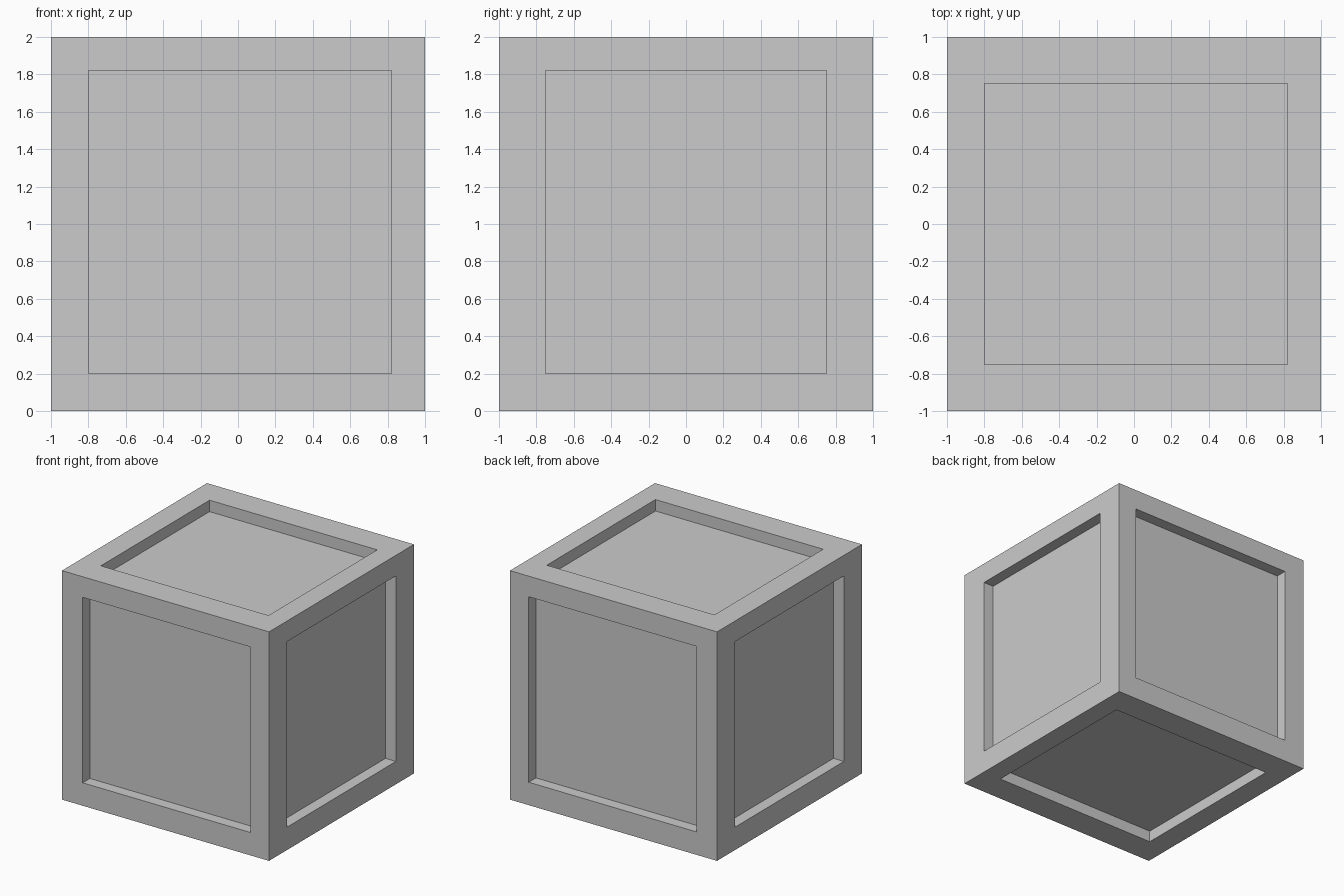
import bpy, bmesh
from mathutils import Matrix, Vector

if "Cube" in bpy.data.objects:
    bpy.data.objects.remove(bpy.data.objects["Cube"])

DEPTH = 0.1
OUTER = [(-1, 1), (-1, 1), (0, 2)]
OPENING = [(-0.8, 0.82), (-0.75, 0.75), (0.2, 1.82)]


def add_box(bm, ranges):
    size = [b - a for a, b in ranges]
    mid = Vector([(a + b) / 2 for a, b in ranges])
    bmesh.ops.create_cube(bm, size=1, matrix=Matrix.Translation(mid) @ Matrix.Diagonal((*size, 1)))


def make_object(name, boxes):
    bm = bmesh.new()
    for ranges in boxes:
        add_box(bm, ranges)
    mesh = bpy.data.meshes.new(name)
    bm.to_mesh(mesh)
    bm.free()
    obj = bpy.data.objects.new(name, mesh)
    bpy.context.collection.objects.link(obj)
    return obj


# Solid crate
crate = make_object("crate", [OUTER])

# Shallow pockets, one pair per axis, leaving a raised frame on every side
pockets = []
for axis in range(3):
    low, high = OUTER[axis]
    for span in ((low - 0.1, low + DEPTH), (high - DEPTH, high + 0.1)):
        box = list(OPENING)
        box[axis] = span
        pockets.append(box)
cutter = make_object("panel_cutter", pockets)
cutter.hide_render = True

# Cut the recessed panels
cut = crate.modifiers.new("recessed_panels", 'BOOLEAN')
cut.operation = 'DIFFERENCE'
cut.solver = 'EXACT'
cut.object = cutter
bpy.context.view_layer.objects.active = crate
bpy.ops.object.modifier_apply(modifier=cut.name)
bpy.data.objects.remove(cutter, do_unlink=True)
